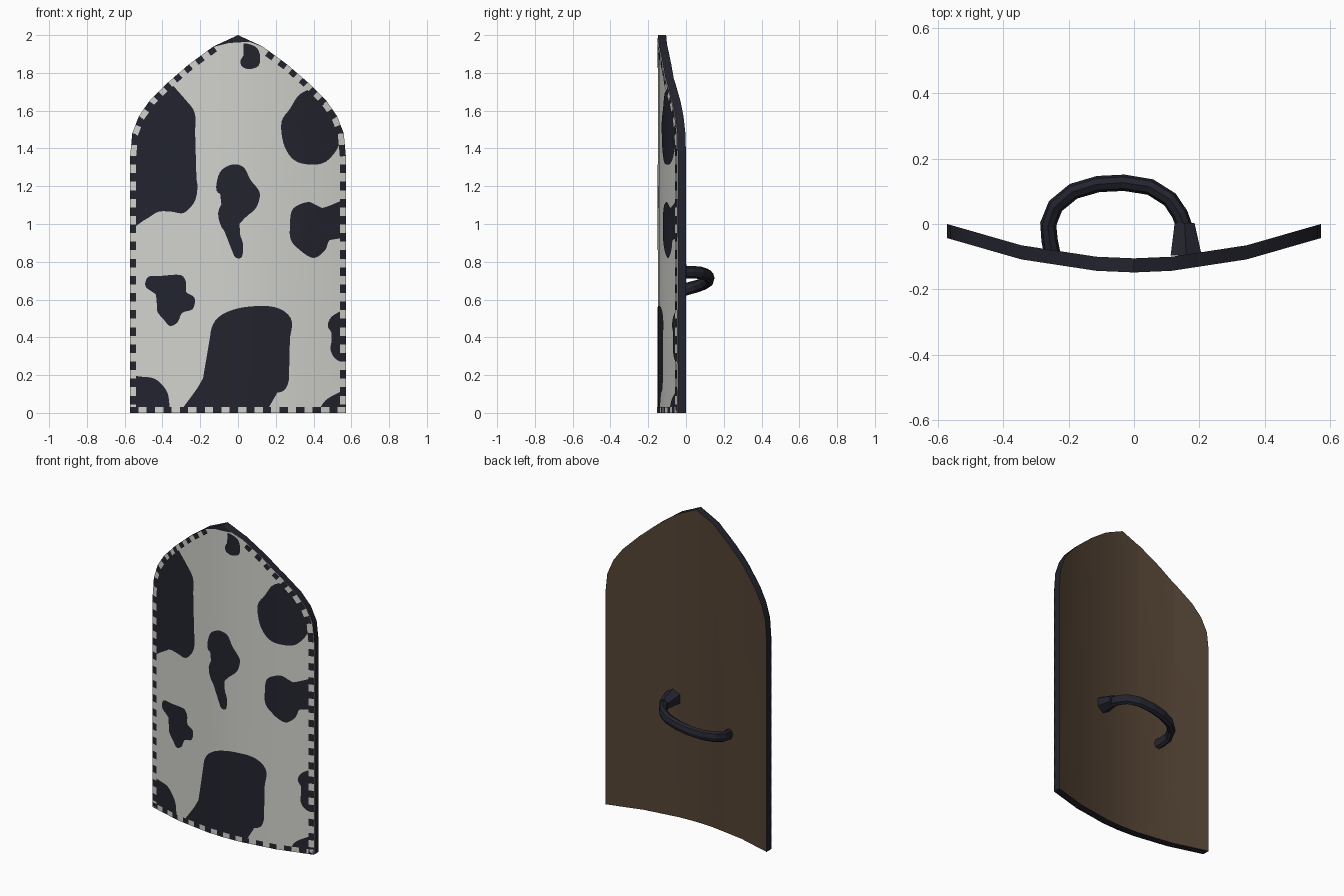
import bpy, bmesh, math
from mathutils import Vector

if "Cube" in bpy.data.objects:
    bpy.data.objects.remove(bpy.data.objects["Cube"])


def material(name, rgb):
    m = bpy.data.materials.new(name)
    m.diffuse_color = (*rgb, 1)
    m.use_nodes = True
    m.node_tree.nodes["Principled BSDF"].inputs["Base Color"].default_value = m.diffuse_color
    return m


WHITE = material("hide_white", (0.64, 0.64, 0.61))
DARK = material("dark_blue_black", (0.017, 0.017, 0.028))
BROWN = material("back_brown", (0.088, 0.056, 0.034))

# Shield outline (x, z), counter-clockwise from the front
ARC = [(.571, 1.36), (.56, 1.48), (.525, 1.57), (.47, 1.65), (.37, 1.75), (.26, 1.845), (.13, 1.94)]
OUTLINE = [(-.571, 0), (.571, 0)] + ARC + [(0, 2)] + [(-x, z) for x, z in reversed(ARC)]
# Bend of the front face: (|x|, y)
BEND = [(0, -.148), (.115, -.143), (.345, -.108), (.571, -.043)]
THICK = .043


def front_y(x):
    x = min(abs(x), .571)
    for (x0, y0), (x1, y1) in zip(BEND, BEND[1:]):
        if x <= x1 + 1e-6:
            return y0 + (y1 - y0) * (x - x0) / (x1 - x0)
    return BEND[-1][1]


def cut(bm, co, no, clear=False):
    bmesh.ops.bisect_plane(bm, geom=bm.verts[:] + bm.edges[:] + bm.faces[:], dist=1e-6,
                           plane_co=co, plane_no=no, clear_outer=clear)


def cut_columns(bm):
    for x in (-.345, -.115, 0, .115, .345):
        cut(bm, (x, 0, 0), (1, 0, 0))


def finish(bm, name, mats, angle=30):
    me = bpy.data.meshes.new(name)
    bm.to_mesh(me)
    bm.free()
    ob = bpy.data.objects.new(name, me)
    bpy.context.collection.objects.link(ob)
    for m in mats:
        me.materials.append(m)
    if angle:
        bpy.ops.object.select_all(action='DESELECT')
        ob.select_set(True)
        bpy.context.view_layer.objects.active = ob
        bpy.ops.object.shade_smooth_by_angle(angle=math.radians(angle))
    return ob


# Shield body: white front, brown back, dark rim
bm = bmesh.new()
bm.faces.new([bm.verts.new((x, 0, z)) for x, z in OUTLINE])
cut_columns(bm)
front = set(bm.verts)
ext = bmesh.ops.extrude_face_region(bm, geom=bm.faces[:])
back = {g for g in ext["geom"] if isinstance(g, bmesh.types.BMVert)}
for v in bm.verts:
    v.co.y = front_y(v.co.x) + (THICK if v in back else 0)
for f in bm.faces:
    n = sum(v in back for v in f.verts)
    f.material_index = 0 if n == 0 else 2 if n == len(f.verts) else 1
bmesh.ops.recalc_face_normals(bm, faces=bm.faces[:])
finish(bm, "shield_body", [WHITE, DARK, BROWN])


def plates(name, shapes, mat, lift):
    """Thin painted shapes, clipped to the outline and laid on the bent front."""
    bm = bmesh.new()
    for pts in shapes:
        bm.faces.new([bm.verts.new((x, 0, z)) for x, z in pts])
    bmesh.ops.triangulate(bm, faces=bm.faces[:])
    for (x0, z0), (x1, z1) in zip(OUTLINE, OUTLINE[1:] + OUTLINE[:1]):
        cut(bm, (x0, 0, z0), (z1 - z0, 0, x0 - x1), True)
    cut_columns(bm)
    for v in bm.verts:
        v.co.y = front_y(v.co.x) - lift
    bm.normal_update()
    for f in bm.faces:
        if f.normal.y > 0:
            f.normal_flip()
    return finish(bm, name, [mat])


def rounded(pts, steps=4):
    """Closed smooth curve through the points."""
    p = [Vector(q) for q in pts]
    out, n = [], len(p)
    for i in range(n):
        a, b, c, d = p[i - 1], p[i], p[(i + 1) % n], p[(i + 2) % n]
        for s in range(steps):
            t = s / steps
            q = b + (c - a) * (t / 2) + (2 * a - 5 * b + 4 * c - d) * (t * t / 2) \
                + (3 * b - a - 3 * c + d) * (t ** 3 / 2)
            out.append((q.x, q.y))
    return out


# Dark hide patches
upper_left = [(-.35, 1.74), (-.28, 1.66), (-.23, 1.59), (-.23, 1.49), (-.275, 1.39), (-.275, 1.31),
              (-.22, 1.24), (-.225, 1.13), (-.285, 1.06), (-.35, 1.065), (-.42, 1.065), (-.48, 1.03),
              (-.53, 1.005), (-.6, 1.0), (-.6, 1.8), (-.39, 1.8)]
upper_right = [(.37, 1.71), (.32, 1.68), (.275, 1.61), (.23, 1.54), (.24, 1.43), (.28, 1.355), (.34, 1.32),
               (.445, 1.32), (.51, 1.375), (.54, 1.44), (.53, 1.5), (.57, 1.57), (.45, 1.75)]
top_small = [(.03, 1.955), (.04, 1.91), (.015, 1.87), (.02, 1.835), (.06, 1.82), (.11, 1.84),
             (.115, 1.9), (.09, 1.94)]
centre = [(-.03, 1.315), (.03, 1.3), (.065, 1.235), (.115, 1.165), (.095, 1.085), (.04, 1.035), (0, .98),
          (.025, .9), (.02, .825), (-.02, .83), (-.03, .915), (-.085, .98), (-.105, 1.06), (-.075, 1.14),
          (-.115, 1.18), (-.095, 1.275)]
middle_right = [(.33, 1.105), (.385, 1.115), (.42, 1.08), (.54, 1.115), (.6, 1.13), (.6, .95), (.54, .93),
                (.485, .915), (.46, .86), (.4, .82), (.33, .86), (.28, .915), (.275, .99), (.285, 1.07)]
lower_left = [(-.41, .725), (-.305, .73), (-.275, .69), (-.275, .64), (-.23, .61), (-.24, .55), (-.295, .53),
              (-.32, .48), (-.36, .46), (-.39, .49), (-.43, .545), (-.41, .6), (-.445, .635), (-.49, .67),
              (-.475, .72)]
big_low = [(-.31, -.03), (-.295, .02), (-.23, .11), (-.175, .2), (-.15, .335), (-.14, .45), (-.085, .52),
           (.035, .56), (.195, .56), (.28, .5), (.275, .4), (.235, .295), (.27, .195), (.245, .12),
           (.17, .095), (.145, .03), (.13, -.03)]
corner_left = [(-.6, .18), (-.52, .19), (-.44, .18), (-.38, .12), (-.365, .05), (-.38, -.03), (-.6, -.03)]
edge_right = [(.51, .52), (.6, .53), (.6, .28), (.525, .28), (.49, .335), (.5, .41), (.475, .465)]
corner_right = [(.51, .095), (.6, .12), (.6, -.03), (.43, -.03), (.45, .05)]
patches = [upper_left, upper_right, top_small, centre, middle_right, lower_left, big_low,
           corner_left, edge_right, corner_right]
plates("hide_patches", [rounded(p) for p in patches], DARK, .003)
plates("top_patch", [[(-.14, 1.935), (-.05, 1.958), (.06, 1.965), (.14, 1.935), (.15, 2.02), (-.15, 2.02)]],
       DARK, .003)

# Border stitching: alternating dark and white dashes along the outline
dashes = [[], []]
for (x0, z0), (x1, z1) in zip(OUTLINE, OUTLINE[1:] + OUTLINE[:1]):
    a, b = Vector((x0, z0)), Vector((x1, z1))
    if max(z0, z1) > 1.96:
        continue
    count = max(1, round((b - a).length / .088)) * 2
    step = (b - a) / count
    inward = Vector((-step.y, step.x)).normalized() * .032
    for i in range(count):
        p, q = a + step * i, a + step * (i + 1)
        dashes[i % 2].append([tuple(v) for v in (p - inward * .1, q - inward * .1, q + inward, p + inward)])
plates("dark_stitches", dashes[0], DARK, .005)
plates("white_stitches", dashes[1], WHITE, .005)

# Curved grip on the back
path = [(-.25, -.09, .64), (-.258, -.05, .645), (-.262, .0, .655), (-.24, .055, .67), (-.185, .1, .685),
        (-.11, .122, .70), (-.03, .126, .715), (.05, .113, .73), (.11, .075, .742), (.14, .03, .745),
        (.158, -.02, .745)]
path = [Vector(p) for p in path]
bm = bmesh.new()
rings = []
for i, p in enumerate(path):
    t = (path[min(i + 1, len(path) - 1)] - path[max(i - 1, 0)]).normalized()
    n = t.cross(Vector((0, 0, 1))).normalized()
    w = n.cross(t)
    rings.append([bm.verts.new(p + n * .025 * math.cos(k * math.tau / 8) + w * .033 * math.sin(k * math.tau / 8))
                  for k in range(8)])
for r, s in zip(rings, rings[1:]):
    for k in range(8):
        bm.faces.new((r[k], r[(k + 1) % 8], s[(k + 1) % 8], s[k]))
bm.faces.new(rings[0])
bm.faces.new(rings[-1])
bmesh.ops.recalc_face_normals(bm, faces=bm.faces[:])
finish(bm, "grip", [DARK], 0)

# Flared block where the grip meets the shield
bm = bmesh.new()
bmesh.ops.create_cone(bm, cap_ends=True, segments=6, radius1=.055, radius2=.035, depth=.1)
for v in bm.verts:
    x, y, z = v.co
    v.co = (.157 - .05 * z + x, z - .047, .755 - .1 * z + y)
bmesh.ops.recalc_face_normals(bm, faces=bm.faces[:])
finish(bm, "grip_block", [DARK], 0)
